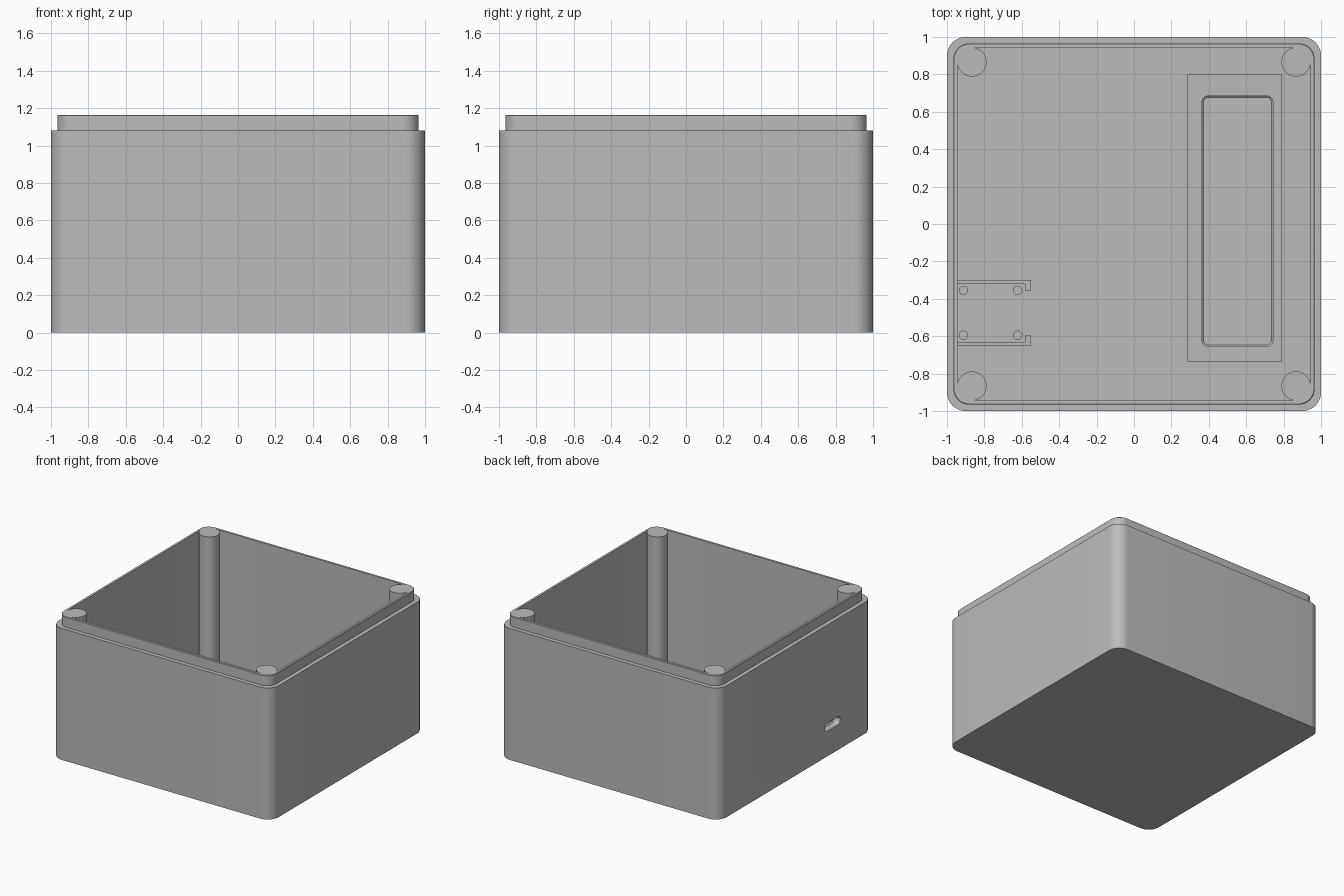
import bpy, bmesh, math

if "Cube" in bpy.data.objects:
    bpy.data.objects.remove(bpy.data.objects["Cube"])

grey = bpy.data.materials.new("plain_grey")
grey.diffuse_color = (0.5, 0.5, 0.5, 1)
grey.use_nodes = True
grey.node_tree.nodes["Principled BSDF"].inputs["Base Color"].default_value = grey.diffuse_color


def rounded(hx, hy, r, n=10):
    """Counter-clockwise outline of a rounded rectangle."""
    pts = []
    for k, (sx, sy) in enumerate([(1, 1), (-1, 1), (-1, -1), (1, -1)]):
        for i in range(n + 1):
            a = math.pi / 2 * (k + i / n)
            pts.append((sx * (hx - r) + r * math.cos(a), sy * (hy - r) + r * math.sin(a)))
    return pts


def loft(name, rings, at=(0, 0)):
    """Skin a closed solid through stacked (outline, z) rings."""
    bm = bmesh.new()
    loops = [[bm.verts.new((x + at[0], y + at[1], z)) for x, y in pts] for pts, z in rings]
    n = len(loops[0])
    for lo, hi in zip(loops, loops[1:]):
        for i in range(n):
            j = (i + 1) % n
            bm.faces.new((lo[i], lo[j], hi[j], hi[i]))
    bm.faces.new(loops[0][::-1])
    bm.faces.new(loops[-1])
    bmesh.ops.recalc_face_normals(bm, faces=bm.faces)
    me = bpy.data.meshes.new(name)
    bm.to_mesh(me)
    bm.free()
    me.materials.append(grey)
    ob = bpy.data.objects.new(name, me)
    bpy.context.collection.objects.link(ob)
    return ob


def smooth(ob):
    bpy.ops.object.select_all(action='DESELECT')
    ob.select_set(True)
    bpy.context.view_layer.objects.active = ob
    bpy.ops.object.shade_smooth_by_angle(angle=math.radians(30))


def circle(r, n):
    return [(r * math.cos(2 * math.pi * i / n), r * math.sin(2 * math.pi * i / n)) for i in range(n)]


BODY, TOP, FLOOR = 1.08, 1.165, 0.055

# Hollow box with a stepped lip around the opening
shell = loft("box_shell", [
    (rounded(1, 1, 0.1), 0),
    (rounded(1, 1, 0.1), BODY),
    (rounded(0.966, 0.966, 0.085), BODY),
    (rounded(0.966, 0.966, 0.085), TOP - 0.004),
    (rounded(0.962, 0.962, 0.081), TOP),
    (rounded(0.944, 0.944, 0.08), TOP),
    (rounded(0.944, 0.944, 0.08), FLOOR)])

# Cable slot through the left wall
cutter = loft("slot_cutter", [(rounded(0.033, 0.1, 0.032), -0.1), (rounded(0.033, 0.1, 0.032), 0.1)])
cutter.rotation_euler = (0, math.pi / 2, 0)
cutter.location = (-0.98, -0.475, 0.24)
cutter.hide_render = True
mod = shell.modifiers.new("cable_slot", 'BOOLEAN')
mod.operation = 'DIFFERENCE'
mod.solver = 'EXACT'
mod.object = cutter
bpy.context.view_layer.objects.active = shell
bpy.ops.object.modifier_apply(modifier=mod.name)
bpy.data.objects.remove(cutter)
smooth(shell)

# Round screw posts in the four corners
for sx in (-1, 1):
    for sy in (-1, 1):
        c = circle(0.078, 40)
        smooth(loft("corner_post", [(c, FLOOR - 0.01), (c, TOP)], (sx * 0.866, sy * 0.866)))

# Battery tray: raised block with a rounded pocket
block = rounded(0.253, 0.768, 0.001)
shift = (0.538, 0.03)
pocket = [(x + 0.015, y - 0.015) for x, y in rounded(0.19, 0.67, 0.035)]
pocket_low = [(x + 0.015, y - 0.015) for x, y in rounded(0.182, 0.662, 0.027)]
smooth(loft("battery_tray", [(block, FLOOR - 0.01), (block, 0.15), (pocket, 0.15),
                             (pocket, 0.088), (pocket_low, 0.08)], shift))

# Circuit board holder: hooked rails and support pins, mirrored about its centre line
for s in (-1, 1):
    hook = [(-0.95, 0.155), (-0.582, 0.155), (-0.582, 0.12), (-0.552, 0.12), (-0.552, 0.176), (-0.95, 0.176)]
    hook = [(x, s * y) for x, y in hook][::s]
    loft("board_rail", [(hook, FLOOR - 0.01), (hook, 0.22)], (0, -0.475))
    for x in (-0.912, -0.622):
        c = circle(0.025, 24)
        smooth(loft("board_pin", [(c, FLOOR - 0.01), (c, 0.18)], (x, -0.475 + s * 0.12)))
